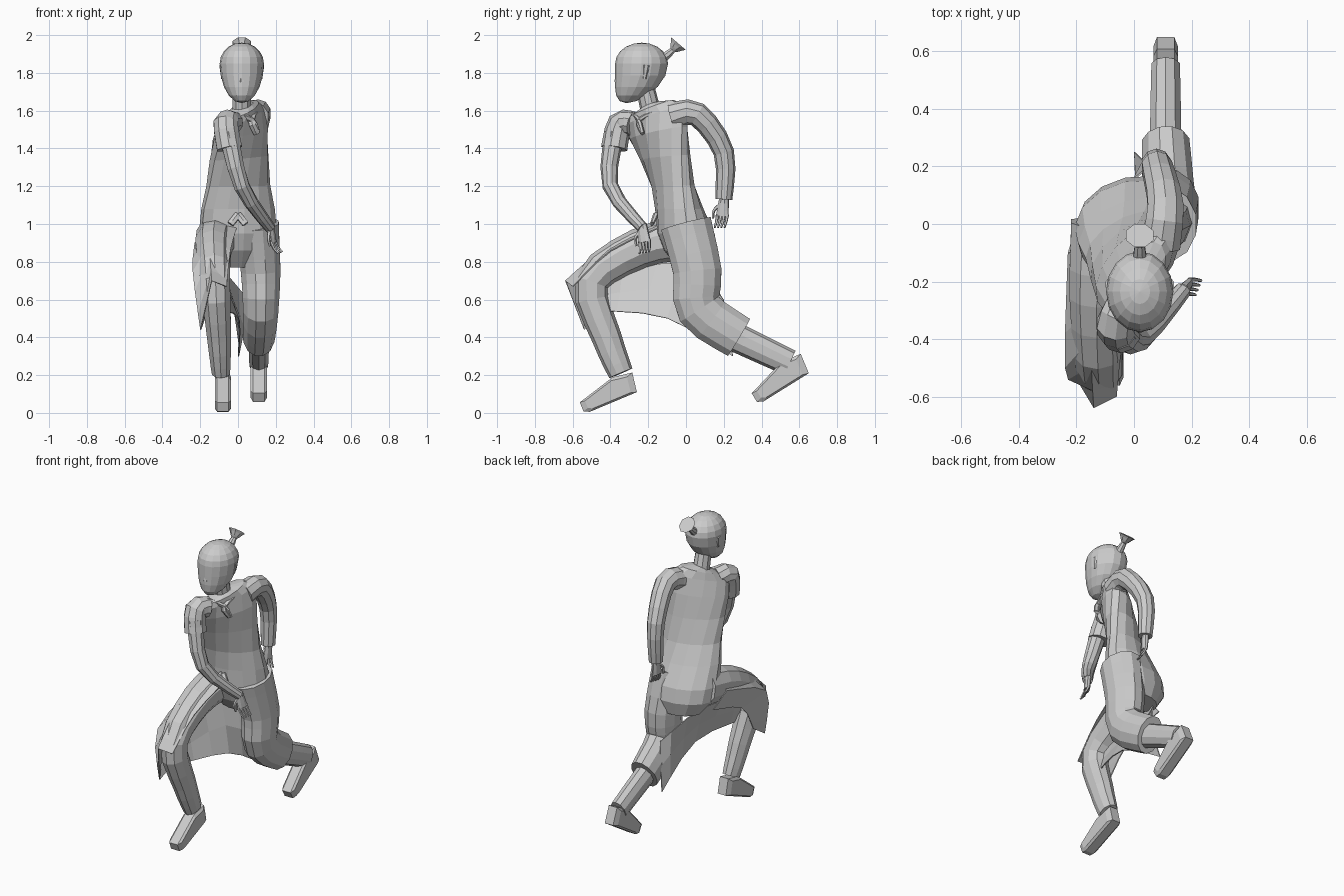
import bpy, bmesh, math
from mathutils import Vector

default_cube = bpy.data.objects.get("Cube")
if default_cube:
    bpy.data.objects.remove(default_cube)

GREY = (.6, .6, .6, 1)
material = bpy.data.materials.new("plain_grey")
material.use_nodes = True
material.diffuse_color = GREY
material.node_tree.nodes["Principled BSDF"].inputs["Base Color"].default_value = GREY


def finish(name, bm):
    """Turn a bmesh into a named grey object."""
    bmesh.ops.recalc_face_normals(bm, faces=bm.faces)
    mesh = bpy.data.meshes.new(name)
    bm.to_mesh(mesh)
    bm.free()
    mesh.materials.append(material)
    obj = bpy.data.objects.new(name, mesh)
    bpy.context.collection.objects.link(obj)
    return obj


def loft(name, rows, closed=True):
    """Skin rows of points into a capped tube or an open sheet."""
    bm = bmesh.new()
    rows = [[bm.verts.new(point) for point in row] for row in rows]
    count = len(rows[0])
    for near, far in zip(rows, rows[1:]):
        for i in range(count if closed else count - 1):
            j = (i + 1) % count
            bm.faces.new((near[i], near[j], far[j], far[i]))
    if closed:
        bm.faces.new(rows[0])
        bm.faces.new(rows[-1])
    return finish(name, bm)


def ring(centre, across, depth, sides):
    """Points of an ellipse spanned by two half axes."""
    angles = [math.tau * (i + .5) / sides for i in range(sides)]
    return [centre + across * math.cos(a) + depth * math.sin(a) for a in angles]


def spline(points, steps=3):
    """Smooth path running through every given point."""
    points = [Vector(p) for p in points]
    last = len(points) - 1
    path = []
    for i in range(last):
        start, end = points[i], points[i + 1]
        leave = (end - points[max(i - 1, 0)]) / 2
        arrive = (points[min(i + 2, last)] - start) / 2
        for step in range(steps):
            t = step / steps
            ease = t * t * (3 - 2 * t)
            path.append(start.lerp(end, ease) + leave * t * (1 - t) ** 2
                        - arrive * t * t * (1 - t))
    return path + [points[last]]


def limb(name, joints, start, end, sides=10, across=(1, 0, 0)):
    """Tube along a smooth path; sizes are (half width, half depth)."""
    path = spline(joints)
    last = len(path) - 1
    rings = []
    for i, centre in enumerate(path):
        along = (path[min(i + 1, last)] - path[max(i - 1, 0)]).normalized()
        side = Vector(across)
        side = (side - along * side.dot(along)).normalized()
        size = Vector(start).lerp(Vector(end), i / last)
        rings.append(ring(centre, side * size.x, along.cross(side) * size.y, sides))
    return loft(name, rings)


def sheet(name, rails):
    """Thin cloth stretched over smooth rails."""
    cloth = loft(name, zip(*[spline(rail) for rail in rails]), closed=False)
    cloth.modifiers.new("thickness", "SOLIDIFY").thickness = .006


def hand(name, wrist, direction, across):
    """Flat palm, four curled fingers and a thumb."""
    wrist, along, side = Vector(wrist), Vector(direction).normalized(), Vector(across).normalized()
    curl = along.cross(side)
    limb(name + "_palm", [wrist - along * .02, wrist + along * .08],
         (.026, .022), (.036, .016), 8, side)
    for finger in range(4):
        root = wrist + side * (finger - 1.5) * .018 + along * .07
        limb(f"{name}_finger_{finger + 1}",
             [root, root + along * .04 + curl * .01, root + along * .07 + curl * .03],
             (.01, .01), (.005, .005), 5, side)
    root = wrist - side * .02 + along * .02
    limb(name + "_thumb", [root, root - side * .03 + along * .03, root - side * .03 + along * .07],
         (.012, .012), (.006, .006), 5, curl)


def shoe(name, heel, toe):
    """Wedge profile laid along the sole, slimmer at both sides."""
    heel, toe = Vector(heel), Vector(toe)
    sole = toe - heel
    up = Vector((1, 0, 0)).cross(sole)
    if up.z < 0:
        up.negate()
    profile = [heel + sole * a + up * b
               for a, b in ((0, 0), (.9, -.02), (1, .03), (1, .2), (.3, .4), (-.05, .35))]
    middle = sum(profile, Vector((0, 0, 0))) / len(profile)
    slices = ((-.043, .8), (-.03, 1), (.03, 1), (.043, .8))
    loft(name, [[middle.lerp(p, scale) + Vector((offset, 0, 0)) for p in profile]
                for offset, scale in slices])


# Torso: the twist, lean and shoulder slope grow with height
rings = []
for height, wide, deep in ((.77, .13, .09), (.86, .2, .14), (.95, .21, .15), (1.08, .2, .12),
                           (1.2, .18, .1), (1.35, .18, .1), (1.48, .19, .1),
                           (1.57, .19, .08), (1.61, .13, .07), (1.63, .05, .05)):
    rise = (height - .95) / .62
    climb = max(rise, 0)
    turn = math.radians(12 + 46 * climb ** 1.5)
    long_axis = Vector((math.cos(turn), math.sin(turn), .3 * climb ** 3))
    short_axis = Vector((-math.sin(turn), math.cos(turn), 0))
    centre = Vector((.02 * climb ** 3, -.17 * rise, height))
    rings.append(ring(centre, long_axis * wide, short_axis * deep, 14))
loft("robe_body", rings)

# Crossed collar bands and waist tie
for name, shoulder in (("left_collar", (.1, -.12, 1.61)), ("right_collar", (-.03, -.28, 1.58))):
    limb(name, [(.1, -.23, 1.48), (.07, -.25, 1.55), shoulder], (.02, .012), (.02, .012), 6)
for side in (-1, 1):
    limb("waist_tie", [(0, -.16, 1.05), (.04 * side, -.18, 1)], (.02, .015), (.02, .01), 6)

# Head: a ball drawn down and forward to the chin
bm = bmesh.new()
bmesh.ops.create_uvsphere(bm, u_segments=16, v_segments=10, radius=1)
for vert in bm.verts:
    x, y, z = vert.co
    drop = min(z, 0)
    vert.co = (.02 + x * .117, -.235 + y * .14 - .08 * drop ** 2,
               1.85 + z * (.21 if z < 0 else .11))
finish("head", bm)
limb("neck", [(.02, -.18, 1.57), (.02, -.22, 1.74)], (.055, .055), (.048, .048))
limb("nose", [(.02, -.36, 1.82), (.02, -.365, 1.75)], (.008, .008), (.016, .016), 5)
for side in (-1, 1):
    limb("ear", [(.02 + side * .11, -.21, 1.84), (.02 + side * .1, -.22, 1.77)],
         (.01, .02), (.01, .01), 6)

# Tied hair: narrow stem and flared tuft
limb("hair_stem", [(.02, -.14, 1.86), (.02, -.07, 1.92)], (.03, .03), (.017, .017), 8)
limb("hair_tuft", [(.02, -.07, 1.92), (.02, -.04, 1.955)], (.017, .017), (.052, .056), 8)

# Left arm swung back
limb("left_sleeve", [(.09, -.07, 1.57), (.11, .06, 1.58), (.08, .2, 1.38), (.08, .2, 1.13)],
     (.075, .075), (.045, .045))
hand("left_hand", (.08, .2, 1.12), (0, -.1, -1), (.3, 1, 0))

# Right arm crossing the body
limb("right_sleeve", [(-.03, -.28, 1.53), (-.065, -.35, 1.53), (-.045, -.38, 1.4)],
     (.065, .065), (.07, .07))
limb("right_arm", [(-.05, -.38, 1.48), (.02, -.4, 1.2), (.17, -.23, .98)],
     (.055, .055), (.03, .03))
hand("right_hand", (.17, -.23, .98), (.2, .15, -1), (.4, 1, .2))

# Rear leg under the robe, with trouser end and shoe
limb("rear_leg_robe", [(.1, 0, 1), (.12, .06, .75), (.12, .07, .55), (.11, .28, .4)],
     (.12, .14), (.085, .118), 12)
limb("rear_trouser", [(.11, .2, .43), (.11, .55, .265)], (.06, .08), (.052, .07))
shoe("rear_shoe", (.11, .65, .21), (.11, .38, .05))

# Front leg with bent knee
limb("front_trouser", [(-.11, 0, .93), (-.13, -.25, .87), (-.12, -.5, .69),
                       (-.1, -.42, .4), (-.09, -.345, .21)], (.115, .12), (.05, .066))
shoe("front_shoe", (-.08, -.26, .11), (-.08, -.54, 0))

# Robe panel over the front thigh, hanging outside the shin
sheet("front_robe_panel", [
    [(0, -.1, 1), (-.04, -.4, .86), (-.06, -.6, .67)],
    [(-.13, -.1, 1.03), (-.15, -.4, .9), (-.14, -.64, .7)],
    [(-.23, -.1, .9), (-.24, -.5, .75), (-.2, -.54, .44)],
    [(-.2, 0, .8), (-.2, -.3, .7), (-.18, -.45, .5)]])

# Loose cloth stretched between the legs
sheet("skirt_cloth", [
    [(-.13, -.47, .7), (-.13, 0, .8), (.05, .2, .6)],
    [(-.12, -.46, .62), (-.06, -.05, .65), (.03, .22, .45)],
    [(-.1, -.46, .54), (0, -.1, .5), (0, .25, .3)]])
